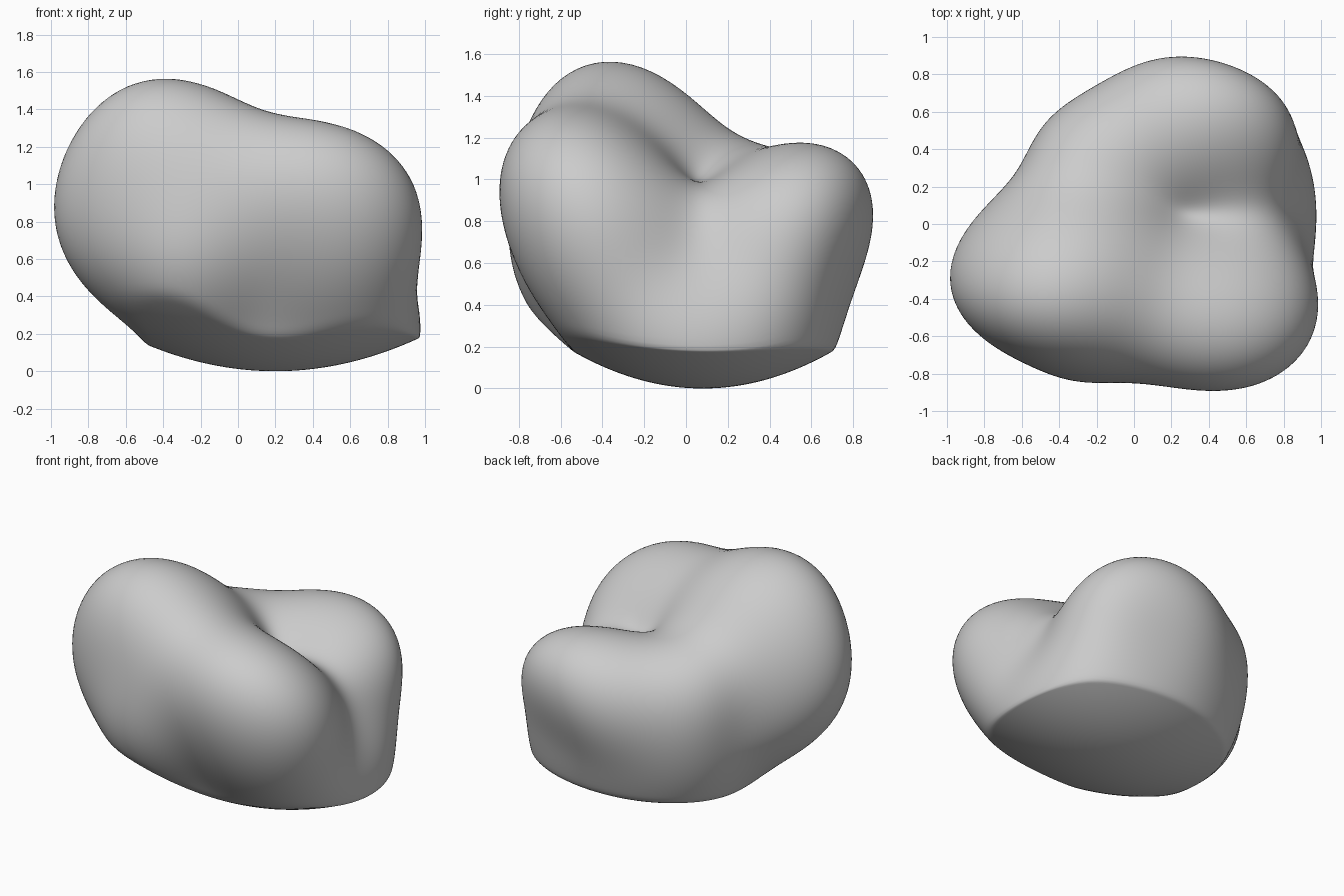
import bpy
import bmesh
from math import exp
from mathutils import Vector

cube = bpy.data.objects.get("Cube")
if cube:
    bpy.data.objects.remove(cube, do_unlink=True)

CORE = Vector((0.1, 0, 0.6))      # centre the boulder is sculpted outwards from
MEAN = 0.85                       # average radius of the boulder
REACH = 0.65                      # softness of each sculpted landmark

# Crest running from the tall left peak down to the right shoulder
crest = [(-.5, -.37, 1.575), (0, -.46, 1.44), (.4, -.53, 1.345),
         (.73, -.45, 1.22), (.93, -.38, 1), (.98, -.35, .75)]
# Front wall, bulging above and tucked in below
front = [(-.45, -.7, 1.33), (0, -.78, 1.22), (.45, -.8, 1.23), (.45, -.89, .95),
         (-.1, -.845, .85), (-.45, -.82, .72), (.82, -.76, .8), (.1, -.74, .5),
         (.5, -.77, .5)]
# Left flank, overhanging the base
left = [(-1, -.27, .8), (-.9, -.27, 1.22), (-.78, -.33, .43), (-.75, .12, .8),
        (-.73, -.64, .85), (-.8, 0, 1.1), (-.5, 0, 1.36), (-.4, .25, 1.2)]
# Lower lobe at the back
back = [(-.57, .38, .85), (-.2, .72, .85), (.2, .9, .87), (.6, .8, .87),
        (.86, .47, .8), (.35, .62, 1.17), (.7, .5, 1.07), (0, .6, 1.12),
        (.25, .83, .55)]
# Groove between the crest and the back lobe
groove = [(.05, .15, 1.15), (.45, .15, 1), (.75, .08, .85), (.87, .03, .6)]
# Outline of the foot where the walls meet the rounded underside
rim = [(.98, .1), (.87, .45), (.6, .66), (.2, .73), (-.2, .62), (-.48, .35),
       (-.57, -.05), (-.52, -.38), (-.27, -.62), (.15, -.58), (.55, -.57), (.87, -.37)]
underside = [(.1, 0, -.3)]

landmarks = crest + front + left + back + groove + underside
landmarks += [(x, y, .23) for x, y in rim]


def falloff(a, b):
    """Smooth influence of one direction on another."""
    return exp(-(a - b).length_squared / REACH ** 2)


def solve_weights(dirs, heights, passes=400, relax=0.02):
    """Weights that make the blended surface pass through every landmark."""
    table = [[falloff(a, b) for b in dirs] for a in dirs]
    weights = [0.0] * len(dirs)
    for _ in range(passes):
        for i, row in enumerate(table):
            rest = sum(k * w for k, w in zip(row, weights)) - weights[i]
            weights[i] = (heights[i] - rest) / (1 + relax)
    return weights


def underside_height(x, y):
    """Shallow bowl that the boulder rests on."""
    return 0.3 * (x - .2) ** 2 + 0.46 * (y - .08) ** 2


def soft_max(a, b, blend=0.03):
    """Larger of two heights with a slightly rounded join."""
    h = max(blend - abs(a - b), 0) / blend
    return max(a, b) + h * h * blend / 4


offsets = [Vector(p) - CORE for p in landmarks]
dirs = [o.normalized() for o in offsets]
weights = solve_weights(dirs, [o.length - MEAN for o in offsets])

# Push a sphere out to the landmarks, then press its bottom into the bowl
bm = bmesh.new()
bmesh.ops.create_icosphere(bm, subdivisions=6, radius=1)
for v in bm.verts:
    d = v.co.normalized()
    radius = MEAN + sum(w * falloff(d, k) for w, k in zip(weights, dirs))
    v.co = CORE + d * radius
    v.co.z = soft_max(v.co.z, underside_height(v.co.x, v.co.y))
ground = min(v.co.z for v in bm.verts)
for v in bm.verts:
    v.co.z -= ground
for f in bm.faces:
    f.smooth = True

mesh = bpy.data.meshes.new("boulder")
bm.to_mesh(mesh)
bm.free()
boulder = bpy.data.objects.new("boulder", mesh)
bpy.context.collection.objects.link(boulder)

# Plain grey stone
stone = bpy.data.materials.new("grey_stone")
stone.use_nodes = True
colour = (0.6, 0.6, 0.6, 1)
stone.diffuse_color = colour
stone.node_tree.nodes["Principled BSDF"].inputs["Base Color"].default_value = colour
mesh.materials.append(stone)
